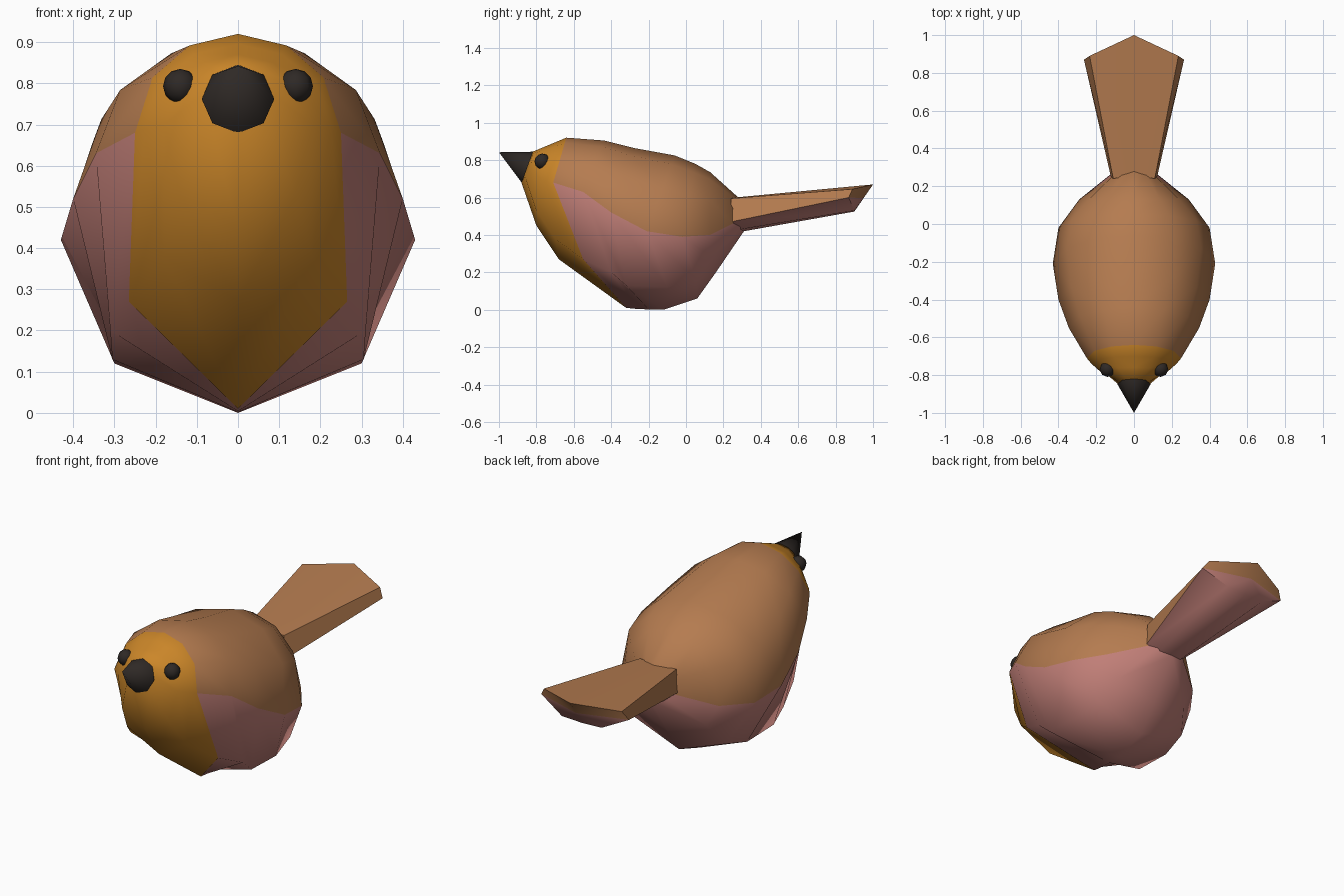
import bpy, bmesh
from math import sin, cos, pi, radians
from mathutils import Vector

if "Cube" in bpy.data.objects:
    bpy.data.objects.remove(bpy.data.objects["Cube"])


def material(name, rgb):
    m = bpy.data.materials.new(name)
    m.diffuse_color = (*rgb, 1)
    m.use_nodes = True
    m.node_tree.nodes["Principled BSDF"].inputs["Base Color"].default_value = m.diffuse_color
    return m


ORANGE = material("orange", (.60, .24, .022))
BROWN = material("brown", (.46, .20, .08))
PINK = material("pink", (.53, .21, .185))
BLACK = material("black", (.028, .022, .019))


def finish(bm, name, mats, angle=50):
    bmesh.ops.recalc_face_normals(bm, faces=bm.faces)
    me = bpy.data.meshes.new(name)
    bm.to_mesh(me)
    bm.free()
    ob = bpy.data.objects.new(name, me)
    bpy.context.collection.objects.link(ob)
    for m in mats:
        me.materials.append(m)
    bpy.ops.object.select_all(action='DESELECT')
    ob.select_set(True)
    bpy.context.view_layer.objects.active = ob
    bpy.ops.object.shade_smooth_by_angle(angle=radians(angle))
    return ob


def loft(name, rings, mats, pick):
    """Skin half rings (top centre to bottom centre), mirror them and fan the ends."""
    bm = bmesh.new()
    for s in (1, -1):
        rows = [[bm.verts.new((s * p[0], p[1], p[2])) for p in r] for r in rings]
        n = len(rows[0])
        for i in range(len(rows) - 1):
            for j in range(n - 1):
                f = bm.faces.new((rows[i][j], rows[i][j + 1], rows[i + 1][j + 1], rows[i + 1][j]))
                f.material_index = pick(i, j)
        for row, i in ((rows[0], 0), (rows[-1], len(rows) - 1)):
            c = bm.verts.new((row[0].co + row[-1].co) / 2)
            for j in range(n - 1):
                bm.faces.new((c, row[j], row[j + 1])).material_index = pick(i, j)
    bmesh.ops.remove_doubles(bm, verts=bm.verts, dist=1e-4)
    return finish(bm, name, mats)


# Body stations: top (y, z), side line (x, y, z), low side (x, y, z), bottom (y, z)
stations = [
    ((-.82, .845), (.09, -.83, .77), (.07, -.86, .71), (-.88, .68)),
    ((-.76, .87), (.18, -.78, .70), (.14, -.80, .53), (-.80, .45)),
    ((-.70, .895), (.225, -.74, .69), (.18, -.70, .38), (-.68, .27)),
    ((-.64, .92), (.25, -.71, .68), (.265, -.55, .27), (-.32, .01)),
    ((-.44, .905), (.345, -.55, .63), (.31, -.40, .20), (-.26, .004)),
    ((-.28, .865), (.40, -.40, .52), (.305, -.32, .13), (-.20, .002)),
    ((-.06, .825), (.43, -.21, .42), (.30, -.10, .12), (-.12, 0)),
    ((.05, .78), (.40, -.02, .39), (.28, .05, .16), (.06, .06)),
    ((.13, .735), (.29, .13, .40), (.22, .14, .28), (.16, .20)),
    ((.28, .60), (.12, .25, .46), (.09, .29, .44), (.31, .42)),
]
rings = []
for top, side, low, bottom in stations:
    t, c = Vector((0, *top)), Vector(side)
    arc = []
    for deg in (62, 34):  # rounded back between spine and side line
        a = radians(deg)
        arc.append((c.x * cos(a), c.y + (t.y - c.y) * sin(a), c.z + (t.z - c.z) * sin(a)))
    rings.append([t, *arc, c, low, (0, *bottom)])
loft("body", rings, [ORANGE, BROWN, PINK],
     lambda i, j: 0 if i < 3 else (1 if j < 3 else 2))

# Tail: flared, brown above and pink below
tail_rings = [
    [(0, .26, .60), (.11, .24, .595), (.12, .24, .47), (.07, .29, .43), (0, .31, .42)],
    [(0, 1, .67), (.235, .89, .645), (.265, .87, .60), (.12, .90, .53), (0, .90, .525)],
]
loft("tail", tail_rings, [BROWN, PINK], lambda i, j: 0 if j < 2 else 1)

# Beak: eight-sided spike with its tip level with the crown edge
bm = bmesh.new()
base = [bm.verts.new((.088 * sin(k * pi / 4), -.848 + .03 * cos(k * pi / 4),
                      .762 + .083 * cos(k * pi / 4))) for k in range(8)]
tip = bm.verts.new((0, -1, .842))
bm.faces.new(base)
for k in range(8):
    bm.faces.new((base[k], base[(k + 1) % 8], tip))
finish(bm, "beak", [BLACK])

# Eyes: small beads
for side, s in (("left", -1), ("right", 1)):
    bm = bmesh.new()
    bmesh.ops.create_uvsphere(bm, u_segments=8, v_segments=6, radius=.042)
    bmesh.ops.translate(bm, verts=bm.verts, vec=(s * .14, -.768, .793))
    finish(bm, side + "_eye", [BLACK])
